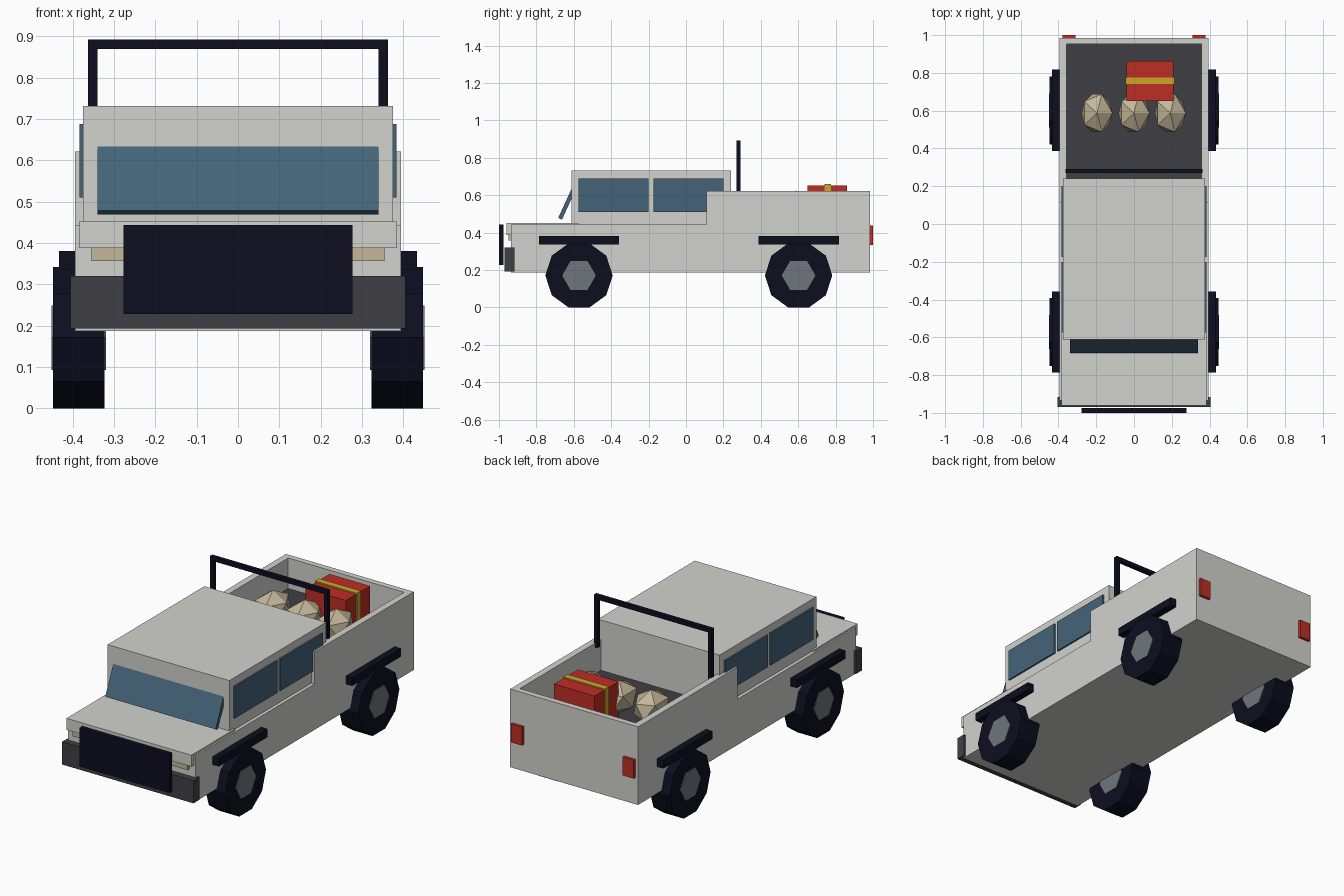
import bpy
from math import pi

cube = bpy.data.objects.get("Cube")
if cube:
    bpy.data.objects.remove(cube, do_unlink=True)


def material(name, hex_code):
    """Flat material from an sRGB hex colour, stored as linear values."""
    srgb = [int(hex_code[i:i + 2], 16) / 255 for i in (0, 2, 4)]
    colour = [c / 12.92 if c <= 0.04045 else ((c + 0.055) / 1.055) ** 2.4 for c in srgb] + [1]
    mat = bpy.data.materials.new(name)
    mat.use_nodes = True
    mat.diffuse_color = colour
    mat.node_tree.nodes["Principled BSDF"].inputs["Base Color"].default_value = colour
    return mat


WHITE = material("off white paint", "d2d2cd")
BLACK = material("blue black rubber", "0d0d20")
GREY = material("dark grey", "403f44")
GLASS = material("blue glass", "446479")
SAND = material("sand", "c4b699")
STEEL = material("steel grey", "6e777b")
RED = material("red", "bd2d24")
GOLD = material("gold", "cfa62a")


def finish(name, mat):
    obj = bpy.context.object
    obj.name = obj.data.name = name
    obj.data.materials.append(mat)
    return obj


def box(name, mat, x, y, z):
    """Box from its (low, high) range on each axis."""
    ranges = (x, y, z)
    bpy.ops.mesh.primitive_cube_add(size=1, location=[(a + b) / 2 for a, b in ranges])
    bpy.context.object.scale = [b - a for a, b in ranges]
    return finish(name, mat)


def pair(name, mat, x, y, z):
    """The same box on the left (+x) and right (-x)."""
    box("left_" + name, mat, x, y, z)
    box("right_" + name, mat, (-x[1], -x[0]), y, z)


def disc(name, mat, sides, radius, x, y, z):
    """Prism with its axis along x."""
    bpy.ops.mesh.primitive_cylinder_add(vertices=sides, radius=radius, depth=x[1] - x[0],
                                        location=((x[0] + x[1]) / 2, y, z), rotation=(0, pi / 2, 0))
    return finish(name, mat)


# Body, hood and cab
box("lower_body", WHITE, (-0.394, 0.394), (-0.935, 0.985), (0.187, 0.442))
box("hood", WHITE, (-0.385, 0.385), (-0.96, -0.575), (0.388, 0.452))
box("cab", WHITE, (-0.375, 0.375), (-0.612, 0.24), (0.44, 0.732))

# Cargo bed
pair("bed_wall", WHITE, (0.357, 0.394), (0.11, 0.985), (0.442, 0.622))
box("tailgate", WHITE, (-0.357, 0.357), (0.952, 0.985), (0.442, 0.622))
box("bed_floor", GREY, (-0.357, 0.357), (0.24, 0.952), (0.44, 0.452))

# Windows
for label, y in (("front", (-0.575, -0.2)), ("rear", (-0.175, 0.2))):
    pair(label + "_window", GLASS, (0.375, 0.384), y, (0.51, 0.688))
windscreen = box("windscreen", GLASS, (-0.34, 0.34), (-0.648, -0.626), (0.466, 0.64))
windscreen.rotation_euler.x = -0.43

# Bumper, front guard and lamps
box("bumper", GREY, (-0.405, 0.405), (-0.97, -0.917), (0.193, 0.32))
box("front_guard", BLACK, (-0.277, 0.277), (-1.0, -0.975), (0.228, 0.443))
pair("headlight", SAND, (0.2, 0.355), (-0.95, -0.93), (0.357, 0.39))
pair("tail_light", RED, (0.31, 0.378), (0.98, 1.0), (0.335, 0.438))

# Roll bar
pair("roll_bar_post", BLACK, (0.34, 0.363), (0.27, 0.292), (0.6, 0.87))
box("roll_bar_top", BLACK, (-0.363, 0.363), (0.27, 0.292), (0.869, 0.892))

# Wheels and fenders
for label, y in (("front", -0.572), ("rear", 0.602)):
    pair(label + "_fender", BLACK, (0.38, 0.433), (y - 0.215, y + 0.215), (0.336, 0.381))
    for side, sign in (("left", 1), ("right", -1)):
        for part, mat, sides, radius, inner, outer in (
                ("tyre", BLACK, 10, 0.18, 0.323, 0.447),
                ("hub", STEEL, 6, 0.09, 0.319, 0.451)):
            x = sorted((sign * inner, sign * outer))
            disc(f"{label}_{side}_{part}", mat, sides, radius, x, y, 0.171)

# Cargo: sacks and a ribboned box
for i, x in enumerate((-0.196, 0, 0.192)):
    bpy.ops.mesh.primitive_ico_sphere_add(subdivisions=1, radius=1, location=(x, 0.587, 0.535))
    bpy.context.object.scale = (0.092, 0.118, 0.09)
    finish(f"sack_{i + 1}", SAND)
box("cargo_box", RED, (-0.04, 0.21), (0.65, 0.862), (0.45, 0.652))
box("cargo_ribbon", GOLD, (-0.044, 0.214), (0.74, 0.776), (0.45, 0.659))
